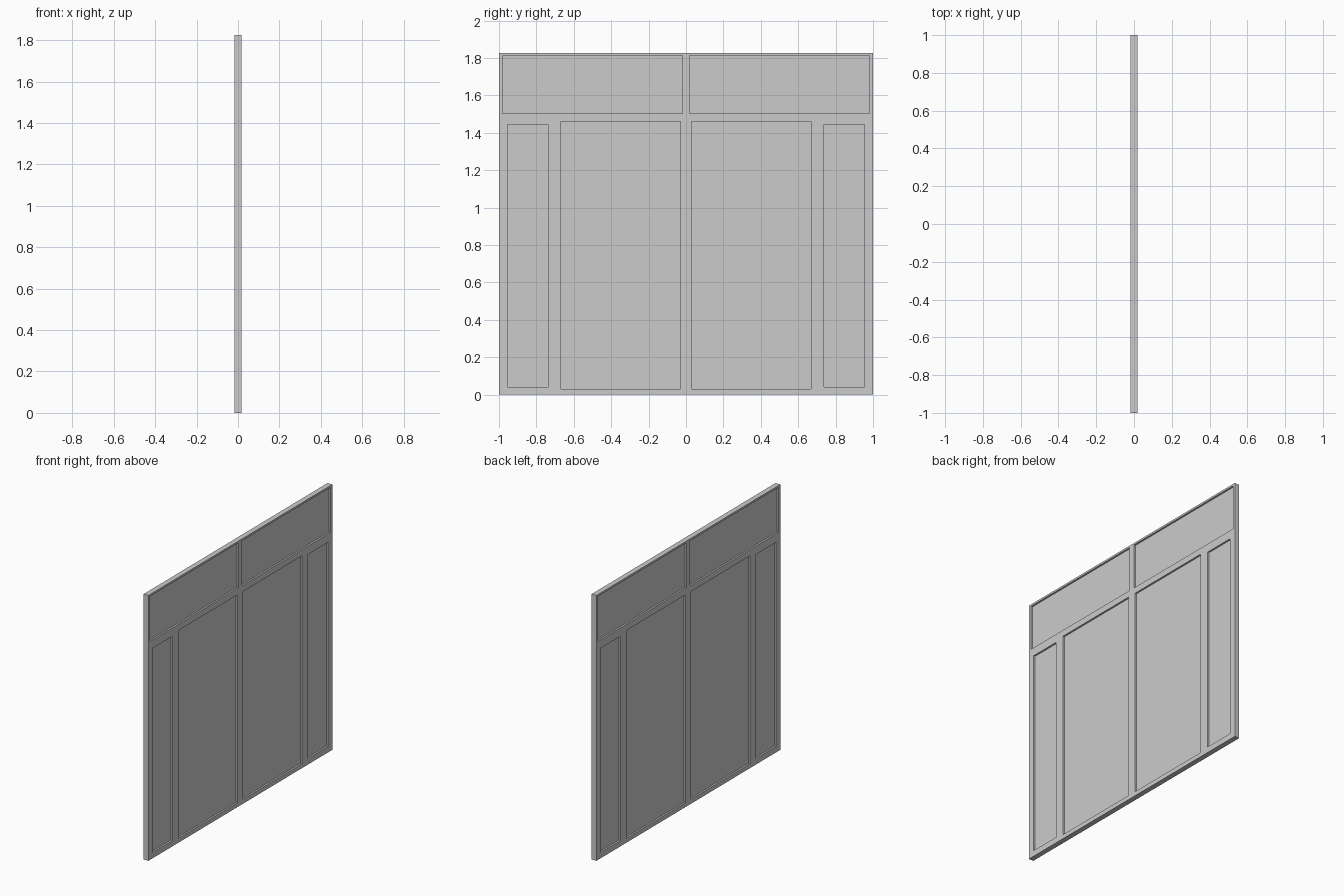
import bpy
from math import radians

if "Cube" in bpy.data.objects:
    bpy.data.objects.remove(bpy.data.objects["Cube"])

THICK, GLASS = 0.036, 0.012
HEIGHT = 1.826

# openings on the +y half: name, y0, y1, z0, z1
OPENINGS = [
    ("transom_panel", 0.02, 0.981, 1.503, 1.813),
    ("door_panel", 0.03, 0.669, 0.03, 1.46),
    ("side_panel", 0.737, 0.954, 0.04, 1.445),
]


def mirrored():
    for name, y0, y1, z0, z1 in OPENINGS:
        yield name + "_right", y0, y1, z0, z1
        yield name + "_left", -y1, -y0, z0, z1


def extruded_rects(name, rects, thickness):
    """Fill nested rectangles (inner ones become holes), extrude and stand upright."""
    cu = bpy.data.curves.new(name, 'CURVE')
    cu.dimensions = '2D'
    cu.fill_mode = 'BOTH'
    cu.extrude = thickness / 2
    for y0, y1, z0, z1 in rects:
        sp = cu.splines.new('POLY')
        sp.points.add(3)
        for p, (a, b) in zip(sp.points, [(y0, z0), (y1, z0), (y1, z1), (y0, z1)]):
            p.co = (a, b, 0, 1)
        sp.use_cyclic_u = True
    ob = bpy.data.objects.new(name, cu)
    bpy.context.collection.objects.link(ob)
    ob.rotation_euler = (radians(90), 0, radians(90))
    bpy.ops.object.select_all(action='DESELECT')
    ob.select_set(True)
    bpy.context.view_layer.objects.active = ob
    bpy.ops.object.convert(target='MESH')
    bpy.ops.object.transform_apply(location=False, rotation=True, scale=False)
    bpy.ops.object.shade_flat()
    return ob


# one-piece frame with six openings
extruded_rects("frame", [(-1, 1, 0, HEIGHT)] + [r[1:] for r in mirrored()], THICK)

# thin panes set in the middle of the frame thickness
for name, *rect in mirrored():
    extruded_rects(name, [rect], GLASS)
